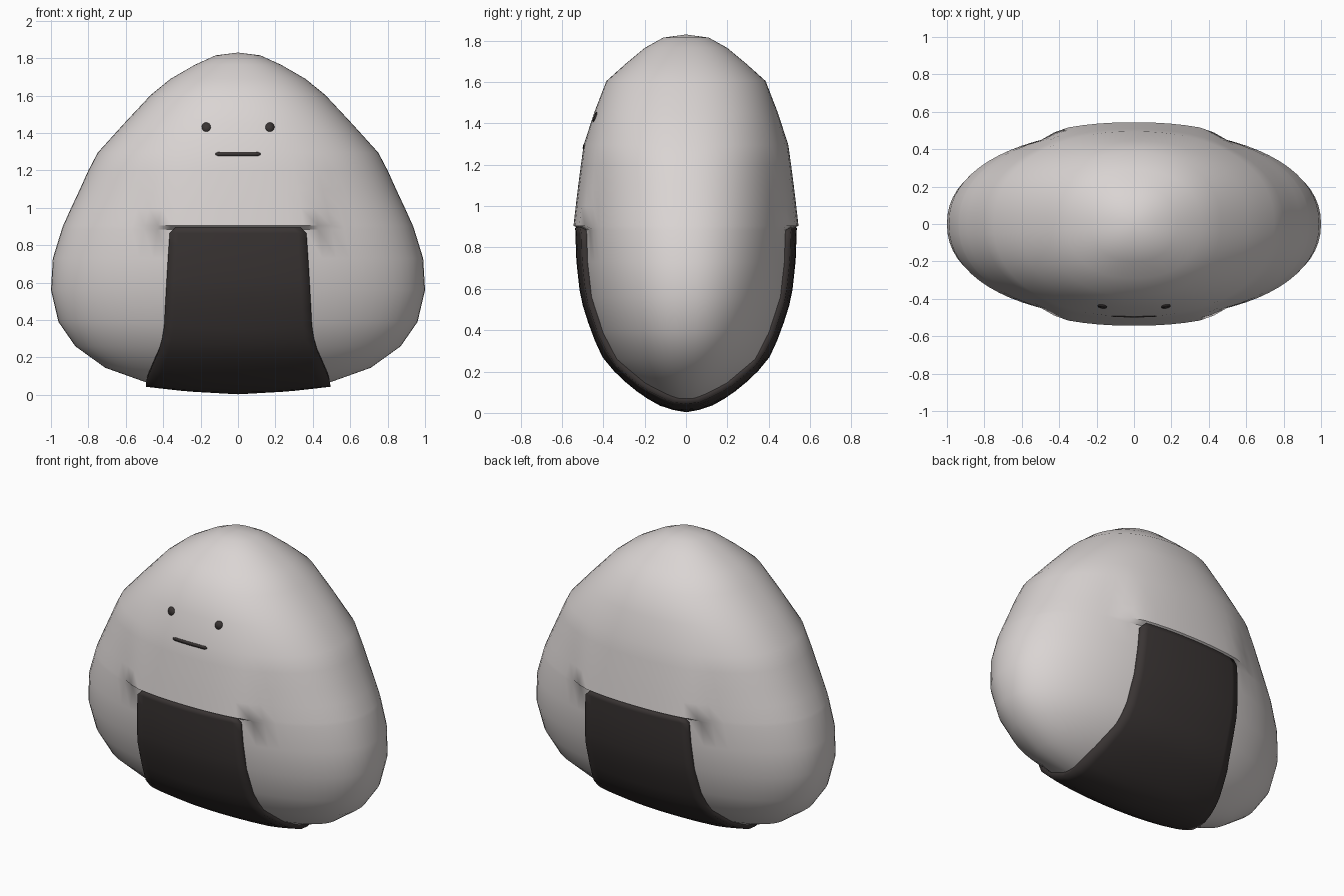
import bpy, bmesh, math
from mathutils import Vector
from mathutils.bvhtree import BVHTree

if "Cube" in bpy.data.objects:
    bpy.data.objects.remove(bpy.data.objects["Cube"])


def material(name, rgb):
    m = bpy.data.materials.new(name)
    m.diffuse_color = (*rgb, 1)
    m.use_nodes = True
    m.node_tree.nodes["Principled BSDF"].inputs["Base Color"].default_value = m.diffuse_color
    return m


RICE = material("rice white", (0.70, 0.66, 0.65))
SEAWEED = material("seaweed black", (0.042, 0.035, 0.034))


def finish(bm, name, mat, thickness=0.0):
    bm.normal_update()
    me = bpy.data.meshes.new(name)
    bm.to_mesh(me)
    bm.free()
    ob = bpy.data.objects.new(name, me)
    bpy.context.collection.objects.link(ob)
    me.materials.append(mat)
    bpy.ops.object.select_all(action='DESELECT')
    ob.select_set(True)
    bpy.context.view_layer.objects.active = ob
    bpy.ops.object.shade_smooth_by_angle(angle=math.radians(40))
    if thickness:
        mod = ob.modifiers.new("thickness", 'SOLIDIFY')
        mod.thickness = thickness
        mod.offset = -1
    return ob


# rice body sections: height, half width, half depth
ROWS = [(1.815, .12, .11), (1.765, .23, .20), (1.69, .36, .29),
        (1.605, .465, .385), (1.45, .61, .445), (1.295, .75, .495),
        (1.2, .80, .50), (1.1, .845, .504), (1.0, .892, .507), (.905, .935, .509),
        (.885, .942, .509), (.73, .99, .503), (.56, 1.0, .484), (.39, .96, .43),
        (.26, .87, .37), (.145, .71, .25), (.07, .50, .14), (.045, .27, .08)]
P, N = 2.2, 72


def spow(c):
    return math.copysign(abs(c) ** (2 / P), c)


def swell(x, z):
    """Rice bulging out just above the wrap."""
    if not .9 < z < 1.29:
        return 0
    f = min(1, max(0, (.52 - abs(x)) / .15))
    return .035 * (1.29 - z) / .385 * f * f * (3 - 2 * f)


def body_mesh(bulge):
    bm = bmesh.new()
    rings = []
    for z, a, b in ROWS:
        ring = []
        for i in range(N):
            t = 2 * math.pi * i / N
            x, y = a * spow(math.cos(t)), b * spow(math.sin(t))
            if bulge:
                y += math.copysign(swell(x, z), y) * min(1, abs(y) / .3)
            ring.append(bm.verts.new((x, y, z)))
        rings.append(ring)
    top, bottom = bm.verts.new((0, 0, 1.83)), bm.verts.new((0, 0, .03))
    for i in range(N):
        j = (i + 1) % N
        bm.faces.new((top, rings[0][i], rings[0][j]))
        bm.faces.new((bottom, rings[-1][j], rings[-1][i]))
        for r, s in zip(rings, rings[1:]):
            bm.faces.new((r[i], s[i], s[j], r[j]))
    bmesh.ops.recalc_face_normals(bm, faces=bm.faces)
    return bm


plain = body_mesh(False)
TREE = BVHTree.FromBMesh(plain, epsilon=1e-5)
finish(body_mesh(True), "rice_body", RICE)


def on_surface(origin, direction, lift):
    """Point on the body along a ray, nudged off mesh edges, then lifted."""
    for k in range(1, 20):
        start = Vector(origin) + Vector((.0003, .0005, .0002)) * k
        p = TREE.ray_cast(start, Vector(direction))[0]
        if p is not None:
            break
    else:
        p = TREE.find_nearest(Vector(origin) + Vector(direction))[0]
    n = Vector((p.x, p.y / .28, (p.z - .8) / .64)).normalized()
    return p + n * lift


def sheet(grid, name, mat, thickness, outward):
    """Mesh from rows of points, facing the outward direction."""
    bm = bmesh.new()
    rows = [[bm.verts.new(p) for p in row] for row in grid]
    for r, s in zip(rows, rows[1:]):
        for i in range(len(r) - 1):
            bm.faces.new((r[i], r[i + 1], s[i + 1], s[i]))
    bm.normal_update()
    bm.faces.ensure_lookup_table()
    if bm.faces[0].normal.dot(Vector(outward)) < 0:
        bmesh.ops.reverse_faces(bm, faces=bm.faces)
    return finish(bm, name, mat, thickness)


# seaweed wrap: strip from the front, under the body, up the back
def half_width(t):
    if t < 1:
        return .33
    f = min(1, max(0, (t - 52) / 34))
    return .358 + .035 * min(t, 60) / 60 + .09 * f * f * (3 - 2 * f)


half = [0, 3.5, 10, 17, 24, 31, 38, 45, 52, 58, 64, 69, 74, 78, 82, 86]
angles = half + [90] + [180 - t for t in reversed(half)]
grid = []
for t in angles:
    w = half_width(min(t, 180 - t))
    d = (0, -math.cos(math.radians(t)), -math.sin(math.radians(t)))
    grid.append([on_surface((w * u / 8, 0, .893), d, .027) for u in range(-8, 9)])
sheet(grid, "seaweed_wrap", SEAWEED, .04, (0, -1, 0))


def face_point(x, z):
    return on_surface((x, -2, z), (0, 1, 0), .004)


# eyes
for side, label in ((-1, "left"), (1, "right")):
    bm = bmesh.new()
    ring = [bm.verts.new(face_point(side * .17 + .024 * math.cos(k * math.pi / 8),
                                    1.43 + .024 * math.sin(k * math.pi / 8)))
            for k in range(16)]
    centre = bm.verts.new(face_point(side * .17, 1.43))
    for k in range(16):
        bm.faces.new((centre, ring[k], ring[(k + 1) % 16]))
    finish(bm, "eye_" + label, SEAWEED, .008)

# mouth: thin bar with narrowed ends
bar = [(-.12, .004), (-.108, .01)] + [(x / 100, .01) for x in (-9, -6, -3, 0, 3, 6, 9)] \
    + [(.108, .01), (.12, .004)]
sheet([[face_point(x, 1.286 + s * h) for x, h in bar] for s in (1, -1)],
      "mouth", SEAWEED, .008, (0, -1, 0))
